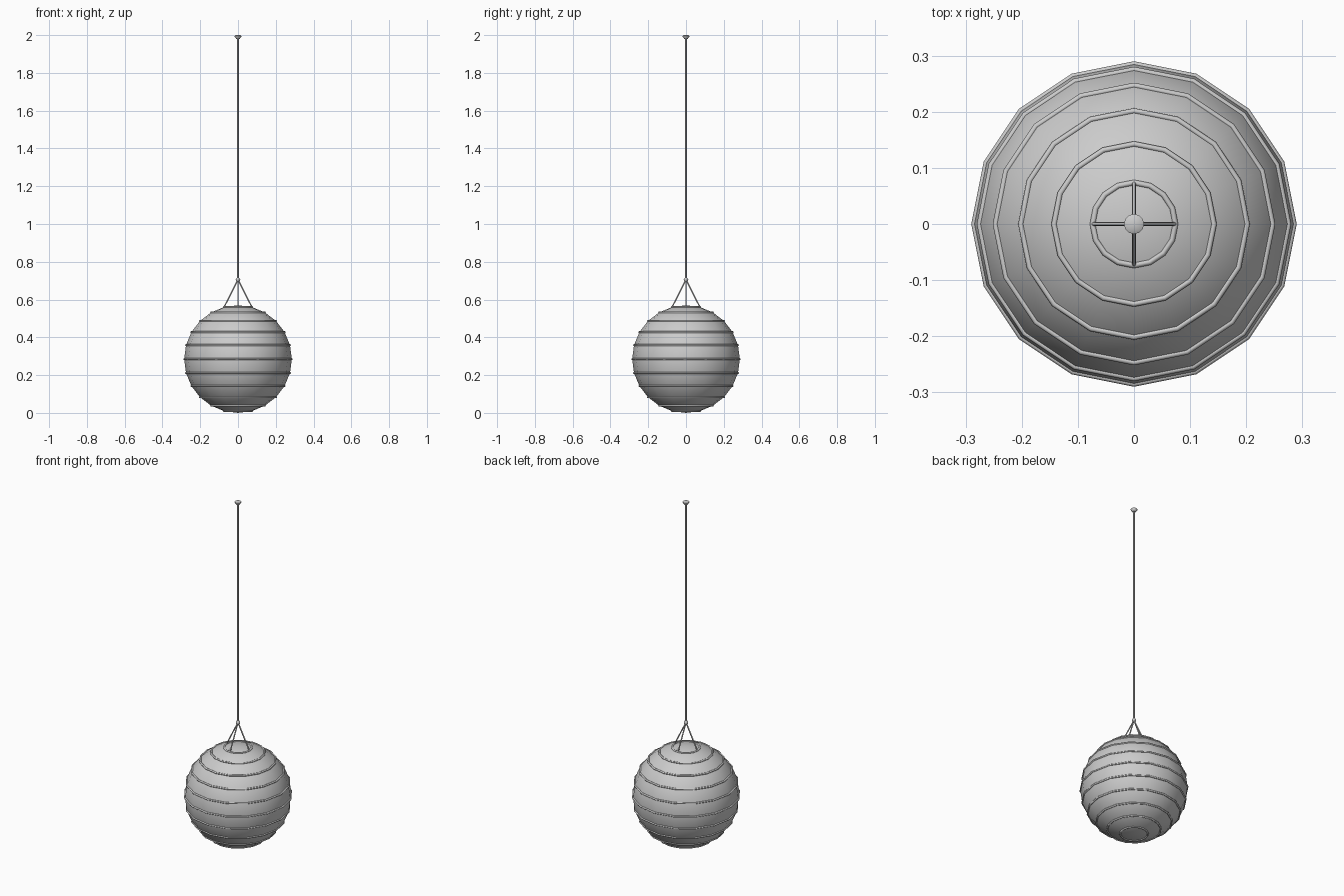
import bpy, math
from mathutils import Vector

if "Cube" in bpy.data.objects:
    bpy.data.objects.remove(bpy.data.objects["Cube"])

R = 0.285          # shade radius and centre height
SIDES = 16
TOP = 0.705        # height where the hanger wires meet


def finish(name, angle=40):
    ob = bpy.context.object
    ob.name = name
    bpy.ops.object.shade_smooth_by_angle(angle=math.radians(angle))
    return ob


def rod(name, a, b, radius, sides=8):
    a, b = Vector(a), Vector(b)
    d = b - a
    bpy.ops.mesh.primitive_cylinder_add(vertices=sides, radius=radius, depth=d.length,
                                        location=(a + b) / 2,
                                        rotation=d.to_track_quat('Z', 'Y').to_euler())
    return finish(name, 50)


def lathe(name, profile, sides=12):
    verts, faces = [], []
    for r, z in profile:
        for i in range(sides):
            t = 2 * math.pi * i / sides
            verts.append((r * math.cos(t), r * math.sin(t), z))
    for k in range(len(profile) - 1):
        for i in range(sides):
            j = (i + 1) % sides
            faces.append((k * sides + i, k * sides + j, (k + 1) * sides + j, (k + 1) * sides + i))
    faces.append(tuple(reversed(range(sides))))
    faces.append(tuple(range((len(profile) - 1) * sides, len(profile) * sides)))
    me = bpy.data.meshes.new(name)
    me.from_pydata(verts, [], faces)
    ob = bpy.data.objects.new(name, me)
    bpy.context.collection.objects.link(ob)
    bpy.ops.object.select_all(action='DESELECT')
    ob.select_set(True)
    bpy.context.view_layer.objects.active = ob
    return finish(name)


# Paper globe
bpy.ops.mesh.primitive_uv_sphere_add(segments=SIDES, ring_count=12, radius=R, location=(0, 0, R))
finish("paper_shade")

# Ribs every 15 degrees of latitude
for k in range(1, 12):
    t = math.radians(15 * k)
    bpy.ops.mesh.primitive_torus_add(major_radius=R * math.sin(t), minor_radius=0.005,
                                     major_segments=SIDES, minor_segments=8,
                                     location=(0, 0, R + R * math.cos(t)))
    finish(f"rib_{k}", 50)

# Four hanger wires from the top rib to the knot
rim, rim_z = R * math.sin(math.radians(15)), R + R * math.cos(math.radians(15))
for i in range(4):
    a = i * math.pi / 2
    rod(f"hanger_wire_{i + 1}", (rim * math.cos(a), rim * math.sin(a), rim_z), (0, 0, TOP), 0.0035)

# Knot, cord and ceiling cap
bpy.ops.mesh.primitive_uv_sphere_add(segments=12, ring_count=8, radius=0.012, location=(0, 0, TOP))
finish("knot", 50)
rod("cord", (0, 0, TOP), (0, 0, 1.99), 0.0045)
lathe("ceiling_cap", [(0.009, 1.98), (0.018, 1.992), (0.018, 1.996), (0.011, 2.0)])
